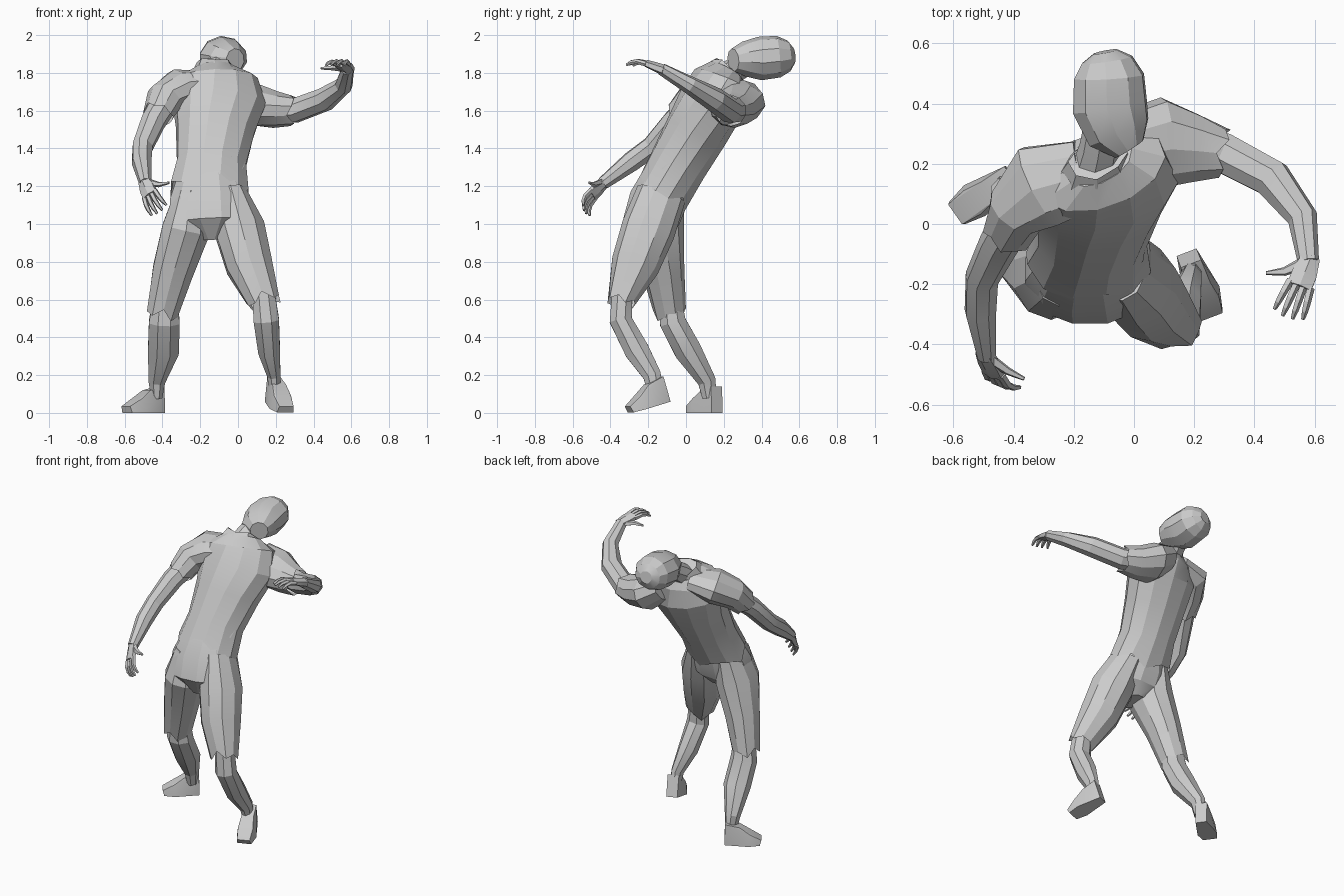
import bpy, bmesh, math
from mathutils import Vector as V

cube = bpy.data.objects.get("Cube")
if cube:
    bpy.data.objects.remove(cube)

grey = bpy.data.materials.new("plain_grey")
grey.use_nodes = True
colour = (.6, .6, .6, 1)
grey.diffuse_color = colour
grey.node_tree.nodes["Principled BSDF"].inputs["Base Color"].default_value = colour


def finish(name, bm):
    """Turn a bmesh into a faceted grey object."""
    bmesh.ops.recalc_face_normals(bm, faces=bm.faces)
    mesh = bpy.data.meshes.new(name)
    bm.to_mesh(mesh)
    bm.free()
    mesh.materials.append(grey)
    ob = bpy.data.objects.new(name, mesh)
    bpy.context.collection.objects.link(ob)
    bpy.ops.object.select_all(action='DESELECT')
    ob.select_set(True)
    bpy.context.view_layer.objects.active = ob
    bpy.ops.object.shade_smooth_by_angle(angle=math.radians(20))


def loft(name, rings, side=(1, 0, 0), side_end=None, sides=8, jag=0):
    """Skin rings of (centre, half width, half depth); jag leaves a ragged open hem."""
    bm = bmesh.new()
    centres = [V(r[0]) for r in rings]
    last = len(rings) - 1
    start, end = V(side), V(side_end or side)
    swell = 2 / (1 + math.cos(math.pi / sides))
    loops = []
    for i, (_, w, d) in enumerate(rings):
        t = (centres[min(i + 1, last)] - centres[max(i - 1, 0)]).normalized()
        s = start.lerp(end, i / last)
        s = (s - t * s.dot(t)).normalized()
        n = t.cross(s)
        loop = []
        for k in range(sides):
            a = math.tau * (k + .5) / sides
            p = centres[i] + (s * w * math.cos(a) + n * d * math.sin(a)) * swell
            if i == last and jag:
                p += t * jag * math.sin(k * 2.3)
            loop.append(bm.verts.new(p))
        loops.append(loop)
    for a, b in zip(loops, loops[1:]):
        for k in range(sides):
            m = (k + 1) % sides
            bm.faces.new((a[k], a[m], b[m], b[k]))
    bm.faces.new(loops[0])
    if not jag:
        bm.faces.new(loops[-1])
    finish(name, bm)


def hand(name, wrist, forward, thumbward, curl):
    """Flat palm with four curling fingers and a thumb."""
    o, f, c = V(wrist), V(forward).normalized(), V(curl).normalized()
    s = V(thumbward)
    s = (s - f * s.dot(f)).normalized()
    c = (c - f * c.dot(f) - s * c.dot(s)).normalized()
    loft(name + "_palm", [(o - f * .02, .033, .027), (o + f * .04, .045, .023),
                          (o + f * .09, .045, .018)], s, sides=6)
    for k in range(4):
        spread = (k - 1.5) * .024
        root = o + f * .08 + s * spread
        reach = .115 - .012 * abs(k - 1.6)
        aim = f + s * spread * 4
        loft(f"{name}_finger_{k + 1}",
             [(root, .013, .013), (root + aim * reach * .5 + c * .004, .012, .012),
              (root + aim * reach * .8 + c * .02, .01, .01),
              (root + aim * reach + c * .042, .006, .006)], s, sides=5)
    loft(name + "_thumb", [(o + f * .01 + s * .02, .02, .016),
                           (o + f * .055 + s * .065 + c * .01, .014, .012),
                           (o + f * .08 + s * .12 + c * .02, .006, .006)], f, sides=5)


def foot(name, origin, forward):
    """Blocky shoe hulled from mirrored profile points."""
    o, f = V(origin), V(forward).normalized()
    s = f.cross(V((0, 0, 1))).normalized()
    u = s.cross(f)
    bm = bmesh.new()
    profile = [(-.06, 0, .035), (.09, 0, .062), (.16, 0, .046), (.17, .035, .04),
               (.1, .075, .048), (.035, .12, .038), (-.055, .14, .036)]
    for along, up, half in profile:
        for side in (-1, 1):
            bm.verts.new(o + f * along + u * up + s * half * side)
    bmesh.ops.convex_hull(bm, input=bm.verts)
    bmesh.ops.dissolve_limit(bm, angle_limit=.05, verts=bm.verts, edges=bm.edges)
    finish(name, bm)


# Head and neck, thrown backwards
loft("head", [((-.015, .25, 1.868), .055, .06), ((-.05, .305, 1.873), .108, .09),
              ((-.08, .39, 1.876), .125, .113), ((-.083, .49, 1.886), .117, .108),
              ((-.09, .545, 1.89), .085, .08), ((-.095, .572, 1.893), .04, .04)],
     (1, .2, .1), sides=10)
loft("neck", [((-.13, .17, 1.74), .08, .075), ((-.11, .25, 1.81), .07, .065),
              ((-.09, .35, 1.87), .07, .06)], (1, .3, -.1))

# Shirt twists from level hips to tilted shoulders
shoulder_line = (.46, .2, -.14)
loft("shirt", [((-.12, .21, 1.815), .12, .085), ((-.11, .18, 1.765), .22, .135),
               ((-.1, .14, 1.65), .25, .17), ((-.12, .06, 1.5), .21, .165),
               ((-.14, -.04, 1.32), .185, .155), ((-.15, -.12, 1.17), .21, .15)],
     shoulder_line, (1, 0, 0), sides=12, jag=.035)
loft("collar", [((-.12, .19, 1.79), .125, .095), ((-.12, .22, 1.84), .1, .07)],
     shoulder_line, jag=.012)
loft("right_sleeve", [((-.17, .16, 1.745), .12, .07), ((-.31, .125, 1.72), .145, .1),
                      ((-.39, .045, 1.66), .1, .095), ((-.42, -.03, 1.58), .08, .08)],
     (.4, -.9, 0), sides=10, jag=.02)
loft("left_sleeve", [((-.02, .25, 1.68), .13, .08), ((.09, .27, 1.63), .15, .11),
                     ((.2, .25, 1.605), .115, .095), ((.29, .235, 1.6), .083, .08)],
     (.5, .8, 0), sides=10, jag=.02)

# Torn flaps on the shirt front
for k, z in enumerate((1.34, 1.4)):
    bm = bmesh.new()
    lean = V((0, .06 * k, 0))
    corners = ((-.08, -.19, z), (.03, -.125, z - .05), (.04, -.06, z + .01), (-.03, -.155, z + .02))
    bm.faces.new([bm.verts.new(V(p) + lean) for p in corners])
    finish(f"shirt_tear_{k + 1}", bm)

# Trousers
loft("trouser_seat", [((-.15, -.1, 1.25), .17, .13), ((-.15, -.15, 1.12), .215, .155),
                      ((-.145, -.185, 1.01), .22, .15), ((-.14, -.18, .92), .06, .08)],
     sides=12)
loft("left_trouser", [((-.04, -.13, 1.16), .085, .13), ((.01, -.2, .97), .135, .14),
                      ((.06, -.27, .78), .125, .125), ((.135, -.345, .59), .088, .075)],
     sides=10, jag=.03)
loft("right_trouser", [((-.25, -.14, 1.16), .085, .13), ((-.275, -.165, .97), .13, .15),
                       ((-.345, -.12, .75), .11, .11), ((-.4, -.085, .53), .085, .085)],
     sides=10, jag=.03)

# Lower legs and feet
loft("left_shin", [((.13, -.335, .68), .06, .055), ((.15, -.345, .49), .07, .062),
                   ((.165, -.26, .33), .06, .068), ((.19, -.18, .2), .036, .05),
                   ((.195, -.16, .1), .03, .04)])
loft("right_shin", [((-.385, -.09, .65), .06, .06), ((-.39, -.07, .48), .085, .072),
                    ((-.395, .01, .33), .085, .075), ((-.43, .11, .17), .046, .05),
                    ((-.43, .125, .08), .03, .04)])
foot("left_foot", (.195, -.148, .044), (.08, -.21, -.06))
foot("right_foot", (-.455, .13, 0), (-.17, -.12, 0))

# Arms and hands
loft("right_arm", [((-.37, .07, 1.67), .07, .07), ((-.45, -.07, 1.54), .065, .06),
                   ((-.505, -.18, 1.41), .055, .056), ((-.51, -.29, 1.33), .052, .053),
                   ((-.49, -.44, 1.215), .031, .034)], (.9, -.2, -.3))
loft("left_arm", [((.18, .27, 1.61), .075, .07), ((.3, .235, 1.6), .068, .065),
                  ((.46, .15, 1.66), .065, .062), ((.56, .02, 1.735), .049, .045),
                  ((.58, -.13, 1.82), .035, .03)], (.5, .8, 0))
hand("right_hand", (-.49, -.44, 1.215), (.25, -.6, -.65), (.8, -.4, .45), (.6, .7, -.2))
hand("left_hand", (.58, -.13, 1.82), (-.4, -1, .38), (-1, .3, 0), (-.3, 0, -1))
